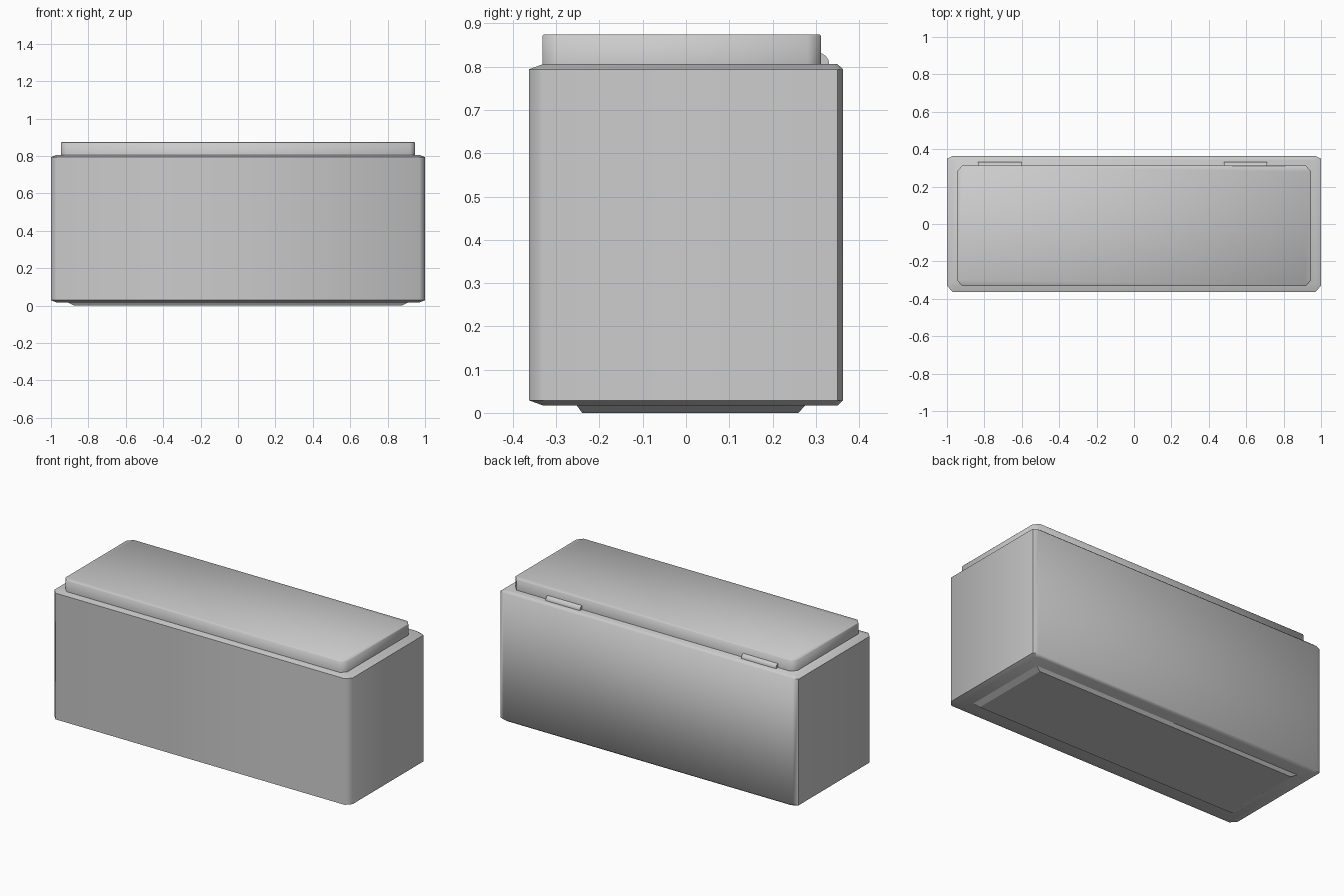
import bpy, bmesh, math

if "Cube" in bpy.data.objects:
    bpy.data.objects.remove(bpy.data.objects["Cube"])

def octagon(x, y0, y1, cx, cf, cb):
    """Rectangle outline with cut corners: cf = front depth, cb = back depth."""
    return [(-x + cx, y0), (x - cx, y0), (x, y0 + cf), (x, y1 - cb),
            (x - cx, y1), (-x + cx, y1), (-x, y1 - cb), (-x, y0 + cf)]

def rectangle(x, y0, y1):
    return [(-x, y0), (x, y0), (x, y1), (-x, y1)]

def smooth(obj, angle):
    bpy.ops.object.select_all(action='DESELECT')
    obj.select_set(True)
    bpy.context.view_layer.objects.active = obj
    bpy.ops.object.shade_smooth_by_angle(angle=math.radians(angle))

def loft(name, rings, angle=50):
    """Closed solid through a stack of (z, outline) rings."""
    bm = bmesh.new()
    loops = [[bm.verts.new((x, y, z)) for x, y in pts] for z, pts in rings]
    for a, b in zip(loops, loops[1:]):
        n = len(a)
        for i in range(n):
            j = (i + 1) % n
            bm.faces.new((a[i], a[j], b[j], b[i]))
    bm.faces.new(loops[0][::-1])
    bm.faces.new(loops[-1])
    mesh = bpy.data.meshes.new(name)
    bm.to_mesh(mesh)
    bm.free()
    obj = bpy.data.objects.new(name, mesh)
    bpy.context.collection.objects.link(obj)
    smooth(obj, angle)
    return obj

# Main box: straight walls with shallow bevels at the top and bottom rims
wall = octagon(1.0, -0.363, 0.363, 0.03, 0.033, 0.013)
rim = octagon(0.97, -0.33, 0.35, 0.02, 0.02, 0.01)
loft("body", [(0.017, rim), (0.029, wall), (0.794, wall), (0.806, rim)])

# Tapered foot plate under the box
loft("foot_plate", [(0.0, rectangle(0.875, -0.24, 0.26)),
                    (0.018, rectangle(0.91, -0.253, 0.276))], 15)

# Lid with clipped corners and a fine top bevel
lid = octagon(0.946, -0.332, 0.312, 0.027, 0.031, 0.031)
lid_top = octagon(0.943, -0.329, 0.309, 0.027, 0.031, 0.031)
loft("lid", [(0.804, lid), (0.871, lid), (0.874, lid_top)])

# Two hinge barrels half sunk into the rear ledge
for side, x0, x1 in (("left", -0.835, -0.602), ("right", 0.48, 0.71)):
    bpy.ops.mesh.primitive_cylinder_add(
        vertices=16, radius=0.026, depth=x1 - x0,
        location=((x0 + x1) / 2, 0.305, 0.806), rotation=(0, math.pi / 2, 0))
    hinge = bpy.context.object
    hinge.name = "hinge_" + side
    smooth(hinge, 40)
